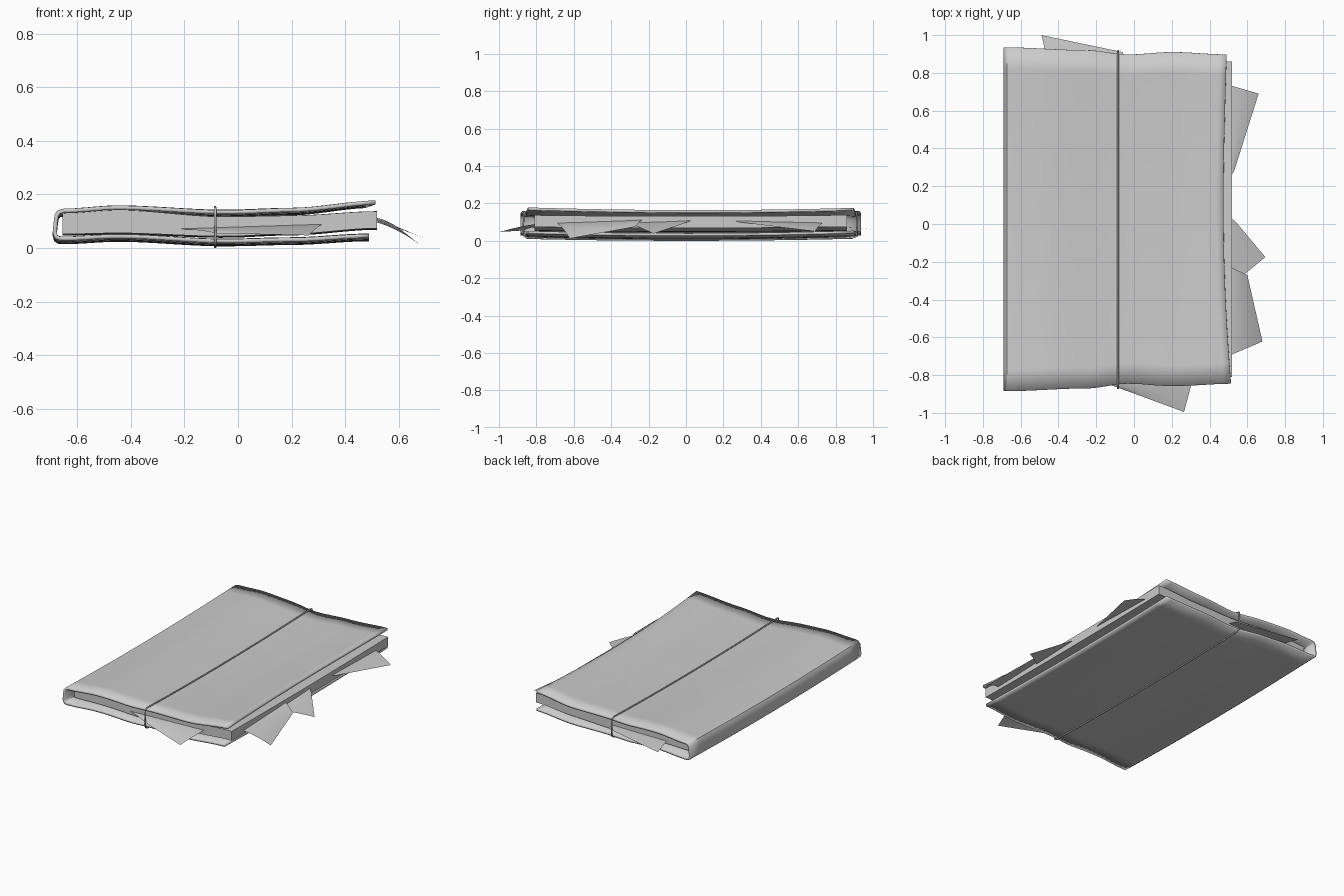
import bpy, bmesh, math
from mathutils import Vector

cube = bpy.data.objects.get("Cube")
if cube:
    bpy.data.objects.remove(cube)

grey = bpy.data.materials.new("plain grey")
grey.use_nodes = True
grey.diffuse_color = (0.6, 0.6, 0.6, 1)
grey.node_tree.nodes["Principled BSDF"].inputs["Base Color"].default_value = (0.6, 0.6, 0.6, 1)


def finish(name, bm, angle=35):
    bmesh.ops.recalc_face_normals(bm, faces=bm.faces[:])
    mesh = bpy.data.meshes.new(name)
    bm.to_mesh(mesh)
    bm.free()
    mesh.materials.append(grey)
    ob = bpy.data.objects.new(name, mesh)
    bpy.context.collection.objects.link(ob)
    bpy.ops.object.select_all(action='DESELECT')
    ob.select_set(True)
    bpy.context.view_layer.objects.active = ob
    bpy.ops.object.shade_smooth_by_angle(angle=math.radians(angle))
    return ob


def grid(name, rows, closed=False):
    """Skin rows of points; a closed grid is a capped tube."""
    bm = bmesh.new()
    vs = [[bm.verts.new(p) for p in row] for row in rows]
    n = len(rows[0])
    for a, b in zip(vs, vs[1:]):
        for j in range(n if closed else n - 1):
            k = (j + 1) % n
            bm.faces.new((a[j], a[k], b[k], b[j]))
    if closed:
        bm.faces.new(vs[0])
        bm.faces.new(vs[-1])
    return finish(name, bm)


def along(points, x):
    """Smoothly interpolated height of a profile at x."""
    if x <= points[0][0]:
        return points[0][1]
    for (x0, z0), (x1, z1) in zip(points, points[1:]):
        if x <= x1:
            t = (x - x0) / (x1 - x0)
            return z0 + (z1 - z0) * t * t * (3 - 2 * t)
    return points[-1][1]


def sag(y):
    return -0.014 * max(0, 1 - (y / 0.9) ** 2)


top = [(-0.65, 0.147), (-0.45, 0.159), (-0.05, 0.143), (0.2, 0.15), (0.51, 0.176)]
bottom = [(-0.65, 0.028), (-0.45, 0.037), (-0.05, 0.02), (0.2, 0.025), (0.49, 0.039)]
back_edge = [(-0.69, 0.935), (-0.25, 0.92), (-0.03, 0.897), (0.2, 0.91), (0.5, 0.897)]
front_edge = [(-0.69, -0.885), (-0.25, -0.87), (-0.03, -0.845), (0.2, -0.858), (0.5, -0.845)]
ROWS = 16

# Cover: one folded sheet running bottom edge, spine, top edge
xs = [-0.65 + 1.14 * i / 30 for i in range(31)]
profile = [(x, along(bottom, x), 0) for x in reversed(xs)]
profile += [(-0.673, 0.03, 0), (-0.687, 0.04, 0), (-0.692, 0.06, 0),
            (-0.688, 0.1, 0), (-0.684, 0.125, 0), (-0.673, 0.141, 0)]
profile += [(x, along(top, x), max(0, (x - 0.1) / 0.39)) for x in xs]
rows = []
for x, z, w in profile:
    f, b = along(front_edge, x), along(back_edge, x)
    row = []
    for j in range(ROWS + 1):
        t = j / ROWS
        y = f + (b - f) * t
        edge = 0.023 * (1 - t) ** 2 - 0.028 * math.sin(math.pi * t) * (1 - t * 0.4)
        row.append((x + w * edge, y, z + sag(y) + 0.004 * w * (1 - t)))
    rows.append(row)
cover = grid("cover", rows)
solid = cover.modifiers.new("thickness", 'SOLIDIFY')
solid.thickness = 0.015
# The thickness must grow toward the pages
spine_face = min(cover.data.polygons, key=lambda p: p.center.x)
solid.offset = -1 if spine_face.normal.x < 0 else 1

# Page block: gently waved slab between the covers
page_top = [(-0.655, 0.134), (-0.45, 0.143), (-0.05, 0.118), (0.2, 0.122), (0.52, 0.138)]
page_low = [(-0.655, 0.053), (-0.45, 0.057), (-0.05, 0.045), (0.2, 0.054), (0.52, 0.075)]
pxs = [-0.655 + 1.175 * i / 24 for i in range(25)]
ys = [-0.81 + 1.67 * j / 8 for j in range(9)]
rows = []
for x in pxs:
    d = 0.5
    up = [(x, y, along(page_top, x) + d * sag(y)) for y in ys]
    low = [(x, y, along(page_low, x) + d * sag(y)) for y in reversed(ys)]
    rows.append(up + low)
grid("page_block", rows, closed=True)


# Loose sheets: bent patches, given inner edge and outer edge corners
def sheet(name, a, b, c, d, droop):
    a, b, c, d = map(Vector, (a, b, c, d))
    rows = []
    for i in range(9):
        t = i / 8
        p, q = a.lerp(d, t), b.lerp(c, t)
        lift = Vector((0, 0, droop * 4 * t * (1 - t)))
        rows.append([p.lerp(q, s / 6) + lift for s in range(7)])
    grid(name, rows)


sheet("loose_sheet_back", (-0.42, 0.7, 0.075), (0, 0.65, 0.07),
      (-0.06, 0.91, 0.07), (-0.49, 1.0, 0.06), 0.006)
sheet("loose_sheet_front", (-0.27, -0.8, 0.07), (0.33, -0.75, 0.096),
      (0.265, -0.995, 0.047), (-0.08, -0.868, 0.055), 0.006)
sheet("loose_sheet_right_back", (0.42, 0.76, 0.105), (0.42, 0.1, 0.105),
      (0.53, 0.28, 0.1), (0.66, 0.69, 0.05), 0.014)
sheet("loose_sheet_right_middle", (0.4, 0.12, 0.115), (0.4, -0.42, 0.115),
      (0.695, -0.175, 0.038), (0.54, 0.01, 0.1), 0.012)
sheet("loose_sheet_right_front", (0.45, -0.2, 0.11), (0.45, -0.72, 0.11),
      (0.68, -0.622, 0.012), (0.6, -0.27, 0.075), 0.018)
sheet("loose_sheet_low", (0.2, -0.1, 0.04), (0.2, -0.2, 0.04),
      (0.38, -0.19, 0.021), (0.33, -0.1, 0.018), 0)

# Strap: flat elastic loop around the closed book
SX = -0.085
half = [(y, 0.152 + sag(y)) for y in [-0.85 + 1.74 * j / 14 for j in range(15)]]
loop = half + [(0.912, 0.145), (0.916, 0.08), (0.912, 0.025)]
loop += [(y, 0.015 + sag(y) * 0.8) for y, z in reversed(half)]
loop += [(-0.866, 0.025), (-0.87, 0.08), (-0.866, 0.145)]
curve = bpy.data.curves.new("strap", 'CURVE')
curve.dimensions = '3D'
curve.bevel_depth = 0.005
curve.bevel_resolution = 1
spline = curve.splines.new('POLY')
spline.points.add(len(loop) - 1)
for p, (y, z) in zip(spline.points, loop):
    p.co = (SX, y, z, 1)
spline.use_cyclic_u = True
curve.materials.append(grey)
strap = bpy.data.objects.new("strap", curve)
bpy.context.collection.objects.link(strap)
